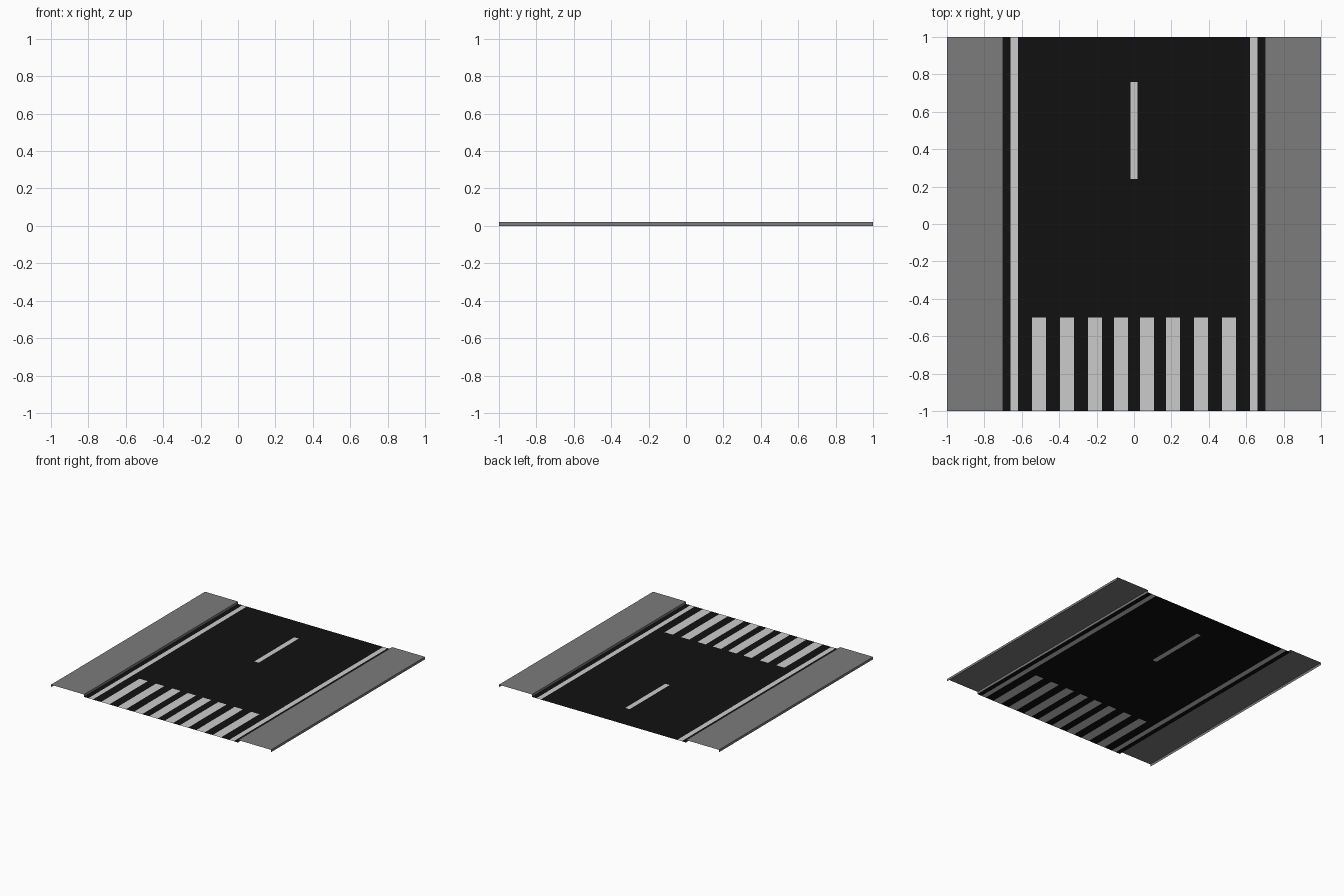
import bpy, bmesh

if "Cube" in bpy.data.objects:
    bpy.data.objects.remove(bpy.data.objects["Cube"])

KERB = 0.02      # pavement height above the road


def material(name, value):
    m = bpy.data.materials.new(name)
    m.diffuse_color = (value, value, value, 1)
    m.use_nodes = True
    m.node_tree.nodes["Principled BSDF"].inputs["Base Color"].default_value = m.diffuse_color
    return m


def make_object(name, quads, mat):
    bm = bmesh.new()
    for q in quads:
        bm.faces.new([bm.verts.new(p) for p in q])
    bmesh.ops.remove_doubles(bm, verts=bm.verts, dist=1e-5)
    me = bpy.data.meshes.new(name)
    bm.to_mesh(me)
    bm.free()
    me.materials.append(mat)
    ob = bpy.data.objects.new(name, me)
    bpy.context.collection.objects.link(ob)
    return ob


asphalt = material("asphalt", 0.0055)
paint = material("paint", 0.8)
concrete = material("concrete", 0.2)

# Painted rectangles (x0, x1, y0, y1): edge lines, centre dash, zebra crossing
edge_lines = [(-0.66, -0.62, -1, 1), (0.62, 0.66, -1, 1)]
dash = [(-0.02, 0.02, 0.24, 0.76)]
zebra = []
for a, b in ((0.032, 0.107), (0.171, 0.246), (0.32, 0.395), (0.47, 0.545)):
    zebra += [(a, b, -1, -0.5), (-b, -a, -1, -0.5)]
groups = {"edge_lines": edge_lines, "centre_dash": dash, "crosswalk_stripes": zebra}

# The road is one flat sheet divided into cells; each cell is asphalt or paint
marks = [r for g in groups.values() for r in g]
xs = sorted({-0.7, 0.7} | {v for r in marks for v in r[:2]})
ys = sorted({v for r in marks for v in r[2:]})
cells = {name: [] for name in ["road_surface", *groups]}
for x0, x1 in zip(xs, xs[1:]):
    for y0, y1 in zip(ys, ys[1:]):
        cx, cy = (x0 + x1) / 2, (y0 + y1) / 2
        part = "road_surface"
        for name, rects in groups.items():
            if any(a < cx < b and c < cy < d for a, b, c, d in rects):
                part = name
        cells[part].append([(x0, y0, 0), (x1, y0, 0), (x1, y1, 0), (x0, y1, 0)])
for name, quads in cells.items():
    make_object(name, quads, asphalt if name == "road_surface" else paint)

# Pavements: open strips with a kerb wall on each long side, no end caps
for name, a, b in (("left_pavement", -1, -0.7), ("right_pavement", 0.7, 1)):
    profile = [(a, 0), (a, KERB), (b, KERB), (b, 0)]
    make_object(name, [[(x0, -1, z0), (x1, -1, z1), (x1, 1, z1), (x0, 1, z0)]
                       for (x0, z0), (x1, z1) in zip(profile, profile[1:])], concrete)
